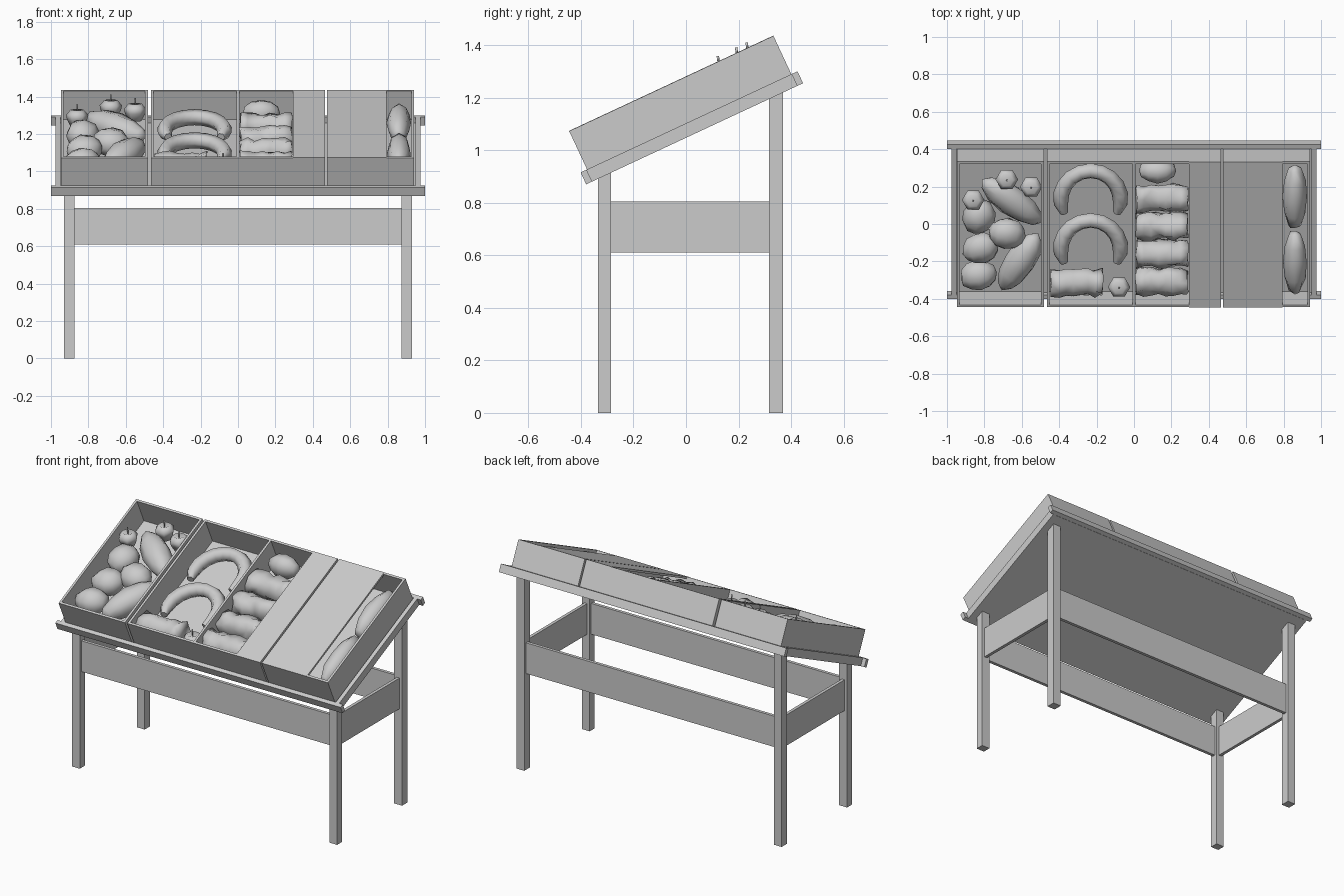
import bpy, bmesh, math, random
from mathutils import Matrix, Vector

if "Cube" in bpy.data.objects:
    bpy.data.objects.remove(bpy.data.objects["Cube"], do_unlink=True)
random.seed(4)

grey = bpy.data.materials.new("plain_grey")
grey.use_nodes = True
grey.diffuse_color = (0.6, 0.6, 0.6, 1)
grey.node_tree.nodes["Principled BSDF"].inputs["Base Color"].default_value = (0.6, 0.6, 0.6, 1)

# Local frame of the sloping display: x across, y up the slope, z out of it
TILT = math.radians(25)
SLOPE = Matrix.Translation((0, -0.38, 0.87)) @ Matrix.Rotation(TILT, 4, 'X')
FLAT = Matrix.Identity(4)


def finish(name, bm, matrix, smooth=False):
    bmesh.ops.recalc_face_normals(bm, faces=bm.faces)
    for f in bm.faces:
        f.smooth = smooth
    mesh = bpy.data.meshes.new(name)
    bm.to_mesh(mesh)
    bm.free()
    mesh.materials.append(grey)
    ob = bpy.data.objects.new(name, mesh)
    bpy.context.collection.objects.link(ob)
    ob.matrix_world = matrix
    return ob


def add_box(bm, x, y, z):
    size = [b - a for a, b in (x, y, z)]
    mid = [(a + b) / 2 for a, b in (x, y, z)]
    m = Matrix.Translation(mid) @ Matrix.Diagonal((*size, 1))
    return bmesh.ops.create_cube(bm, size=1, matrix=m)["verts"]


def boxes(name, parts, matrix=SLOPE):
    bm = bmesh.new()
    for part in parts:
        add_box(bm, *part)
    return finish(name, bm, matrix)


def on_slope(x, y, n):
    """Local point on the slope for a plan position and a height above the board."""
    return Vector((x, (y + 0.38 + n * math.sin(TILT)) / math.cos(TILT), n))


# Legs, with tops cut to the slope
for label, y in (("front", (-0.335, -0.285)), ("back", (0.315, 0.37))):
    for side, s in (("left", 1), ("right", -1)):
        bm = bmesh.new()
        for v in add_box(bm, sorted((s * 0.875, s * 0.93)), y, (0, 1)):
            if v.co.z > 0.5:
                v.co.z = 0.873 + (v.co.y + 0.38) * math.tan(TILT)
        finish(f"{label}_{side}_leg", bm, FLAT)

# Apron rails
RAIL = (0.61, 0.805)
for label, y in (("front", -0.31), ("back", 0.343)):
    boxes(label + "_rail", [((-0.875, 0.875), (y - 0.01, y + 0.01), RAIL)], FLAT)
for label, x in (("left", 0.903), ("right", -0.903)):
    boxes(label + "_rail", [((x - 0.01, x + 0.01), (-0.285, 0.315), RAIL)], FLAT)

# Sloping board with edge strips
boxes("board", [((-0.95, 0.95), (0.025, 0.885), (0, 0.018))])
for label, y in (("front", (0, 0.025)), ("back", (0.886, 0.911))):
    boxes(label + "_strip", [((-1, 1), y, (0, 0.05))])
for label, s in (("left", 1), ("right", -1)):
    boxes(label + "_strip", [(sorted((s * 0.95, s * 0.975)), (0.025, 0.886), (0, 0.05))])

# Open crates
LOW, HIGH, WALL = 0.018, 0.211, 0.014
Y0, Y1 = 0.027, 0.885


def crate(name, x0, x1, dividers=()):
    inner = (Y0 + WALL, Y1 - WALL)
    parts = [((x0, x1), (Y0, Y0 + WALL), (LOW, HIGH)),
             ((x0, x1), (Y1 - WALL, Y1), (LOW, HIGH)),
             ((x0, x0 + WALL), inner, (LOW, HIGH)),
             ((x1 - WALL, x1), inner, (LOW, HIGH)),
             ((x0 + WALL, x1 - WALL), inner, (LOW, 0.045))]
    parts += [((d - WALL / 2, d + WALL / 2), inner, (0.045, HIGH)) for d in dividers]
    boxes(name, parts)


crate("right_crate", -0.947, -0.482)
crate("middle_crate", -0.466, 0.466, [0])
crate("left_crate", 0.477, 0.942)

# Flat covers over the empty compartments
boxes("middle_cover", [((0.295, 0.466), (Y0, Y1), (HIGH - 0.012, HIGH + 0.001))])
boxes("left_cover", [((0.477, 0.793), (Y0, Y1), (HIGH - 0.012, HIGH + 0.001))])


def lump(name, x, y, n, size, angle=0.0, sides=8):
    """Low-poly vegetable, slightly uneven, with its long axis along local x."""
    bm = bmesh.new()
    bmesh.ops.create_uvsphere(bm, u_segments=sides, v_segments=6, radius=1)
    for v in bm.verts:
        v.co *= random.uniform(0.94, 1.04)
    lie = Matrix.Rotation(math.pi / 2, 4, 'Y')
    bm.transform(Matrix.Diagonal((*size, 1)) @ lie)
    m = Matrix.Translation(on_slope(x, y, n)) @ Matrix.Rotation(math.radians(angle), 4, 'Z')
    finish(name, bm, SLOPE @ m, True)


# Round and long vegetables in the right crate
for i, (x, y, a) in enumerate([(-0.83, 0.04, 70), (-0.82, -0.13, 20),
                               (-0.83, -0.275, 10), (-0.68, -0.05, -10)]):
    lump(f"round_vegetable_{i + 1}", x, y, 0.12, (0.1, 0.09, 0.078), a)
lump("long_vegetable_1", -0.655, 0.125, 0.12, (0.2, 0.085, 0.078), -39)
lump("long_vegetable_2", -0.61, -0.2, 0.12, (0.19, 0.085, 0.078), 60)
lump("round_vegetable_5", 0.125, 0.285, 0.118, (0.1, 0.068, 0.078))

# Large pointed vegetables in the left crate
for i, y in enumerate((0.145, -0.2)):
    lump(f"large_vegetable_{i + 1}", 0.86, y, 0.13, (0.19, 0.066, 0.078), 90)


def fruit(name, x, y, n):
    """Small fruit tapering downwards, with a dimple and a thin upright stem."""
    bm = bmesh.new()
    rings = [(0, -0.05), (0.034, -0.048), (0.055, -0.005), (0.06, 0.018),
             (0.035, 0.046), (0, 0.03)]
    prof = [bm.verts.new((r, 0, z)) for r, z in rings]
    edges = [bm.edges.new(p) for p in zip(prof, prof[1:])]
    bmesh.ops.spin(bm, geom=prof + edges, axis=(0, 0, 1), cent=(0, 0, 0),
                   angle=math.tau, steps=6)
    bmesh.ops.remove_doubles(bm, verts=bm.verts, dist=0.001)
    bmesh.ops.create_cone(bm, cap_ends=True, segments=4, radius1=0.003, radius2=0.005,
                          depth=0.05, matrix=Matrix.Translation((0, 0, 0.05)))
    place = Matrix.Translation(SLOPE @ on_slope(x, y, n))
    finish(name, bm, place @ Matrix.Rotation(0.12, 4, 'X'), True)


for i, spot in enumerate([(-0.86, 0.13, 0.16), (-0.68, 0.24, 0.16),
                          (-0.55, 0.2, 0.16), (-0.08, -0.335, 0.12)]):
    fruit(f"stemmed_fruit_{i + 1}", *spot)


def arch(name, x, y):
    """Curved sausage shape lying on the crate floor."""
    curve = bpy.data.curves.new(name, 'CURVE')
    curve.dimensions = '3D'
    curve.bevel_depth = 0.043
    curve.bevel_resolution = 1
    curve.use_fill_caps = True
    steps = 12
    spline = curve.splines.new('POLY')
    spline.points.add(steps)
    for i, p in enumerate(spline.points):
        a = math.radians(-28 + 236 * i / steps)
        p.co = (0.16 * math.cos(a), 0.17 * math.sin(a), 0, 1)
        p.radius = (0.5, 0.9)[min(i, steps - i)] if min(i, steps - i) < 2 else 1
    spline.use_smooth = True
    curve.materials.append(grey)
    ob = bpy.data.objects.new(name, curve)
    bpy.context.collection.objects.link(ob)
    ob.matrix_world = SLOPE @ Matrix.Translation(on_slope(x, y, 0.1))
    bpy.ops.object.select_all(action='DESELECT')
    ob.select_set(True)
    bpy.context.view_layer.objects.active = ob
    bpy.ops.object.convert(target='MESH')


arch("upper_arch", -0.232, 0.13)
arch("lower_arch", -0.232, -0.135)


def bunch(name, x, y):
    """Crumpled, knobbly bundle filling a row."""
    bm = bmesh.new()
    bmesh.ops.create_cone(bm, cap_ends=True, segments=10, radius1=0.074, radius2=0.074,
                          depth=0.28, matrix=Matrix.Rotation(math.pi / 2, 4, 'Y'))
    long_edges = [e for e in bm.edges if abs(e.verts[0].co.x - e.verts[1].co.x) > 0.1]
    bmesh.ops.subdivide_edges(bm, edges=long_edges, cuts=6, use_grid_fill=True)
    for v in bm.verts:
        k = random.uniform(0.8, 1.14)
        v.co = (v.co.x * random.uniform(0.94, 1.02), v.co.y * k * 1.02, v.co.z * k)
    bmesh.ops.triangulate(bm, faces=bm.faces)
    ob = finish(name, bm, SLOPE @ Matrix.Translation(on_slope(x, y, 0.118)), True)


for i, y in enumerate((0.135, -0.012, -0.16, -0.308)):
    bunch(f"bundle_{i + 1}", 0.15, y)
bunch("bundle_5", -0.305, -0.312)
